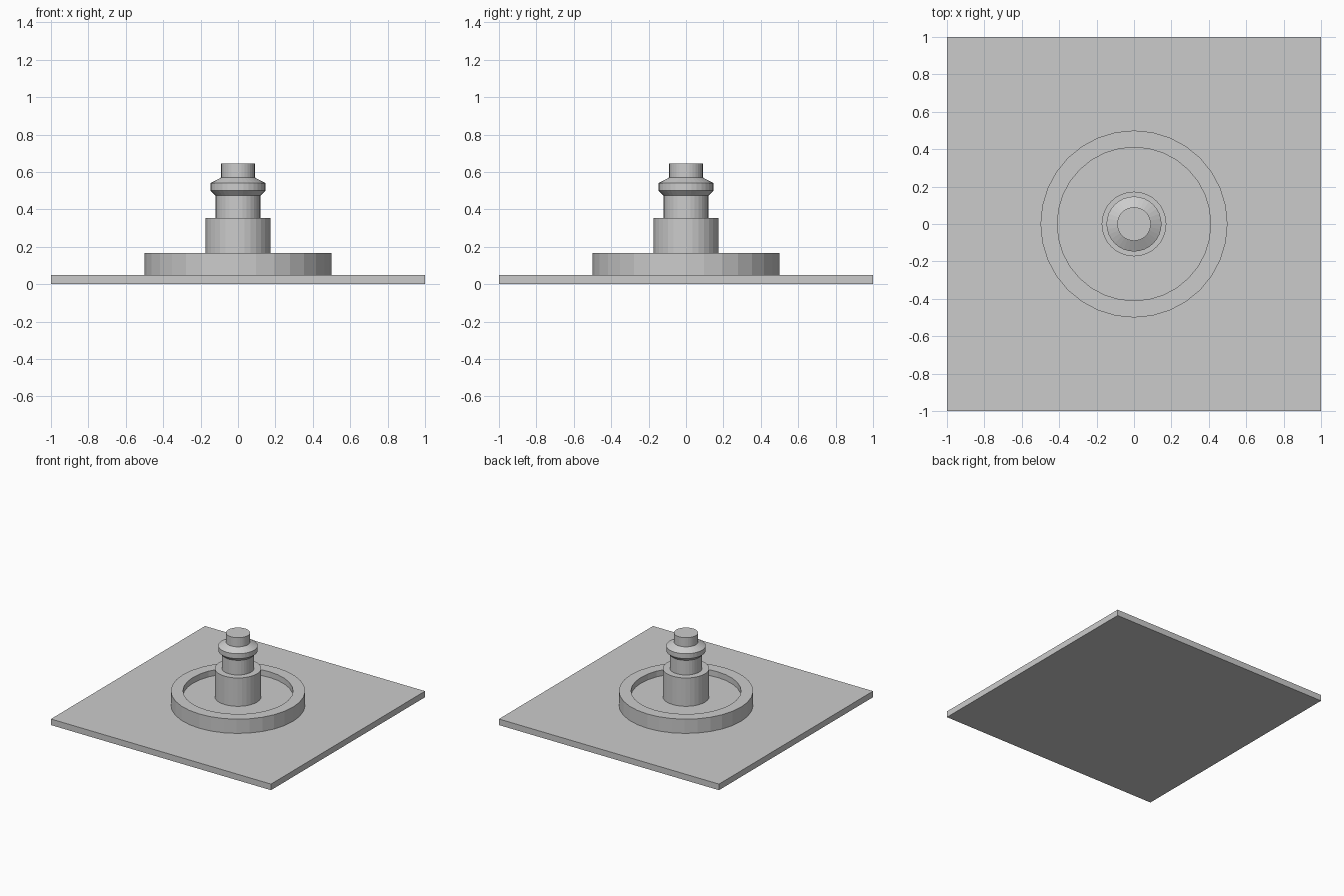
import bpy, bmesh
from math import cos, sin, tau

if "Cube" in bpy.data.objects:
    bpy.data.objects.remove(bpy.data.objects["Cube"])

SIDES = 32


def lathe(name, profile):
    """Spin an (r, z) profile round z; both ends are capped with flat discs."""
    bm = bmesh.new()
    rings = [[bm.verts.new((r * cos(tau * i / SIDES), r * sin(tau * i / SIDES), z))
              for i in range(SIDES)] for r, z in profile]
    for a, b in zip(rings, rings[1:]):
        for i in range(SIDES):
            j = (i + 1) % SIDES
            bm.faces.new((a[i], a[j], b[j], b[i]))
    bm.faces.new(rings[0][::-1])
    bm.faces.new(rings[-1])
    bmesh.ops.recalc_face_normals(bm, faces=bm.faces)
    mesh = bpy.data.meshes.new(name)
    bm.to_mesh(mesh)
    bm.free()
    obj = bpy.data.objects.new(name, mesh)
    bpy.context.collection.objects.link(obj)
    return obj


# Square base plate
bpy.ops.mesh.primitive_cube_add(size=1, location=(0, 0, 0.025))
plate = bpy.context.object
plate.name = "base_plate"
plate.scale = (2, 2, 0.05)

# Raised rim with shallow recess, stepped column, collar and top stub
lathe("pedestal", [
    (0.50, 0.05), (0.50, 0.167), (0.41, 0.167), (0.41, 0.12),
    (0.173, 0.12), (0.173, 0.353), (0.12, 0.353), (0.12, 0.473),
    (0.147, 0.50), (0.147, 0.54), (0.09, 0.57), (0.09, 0.645),
])
